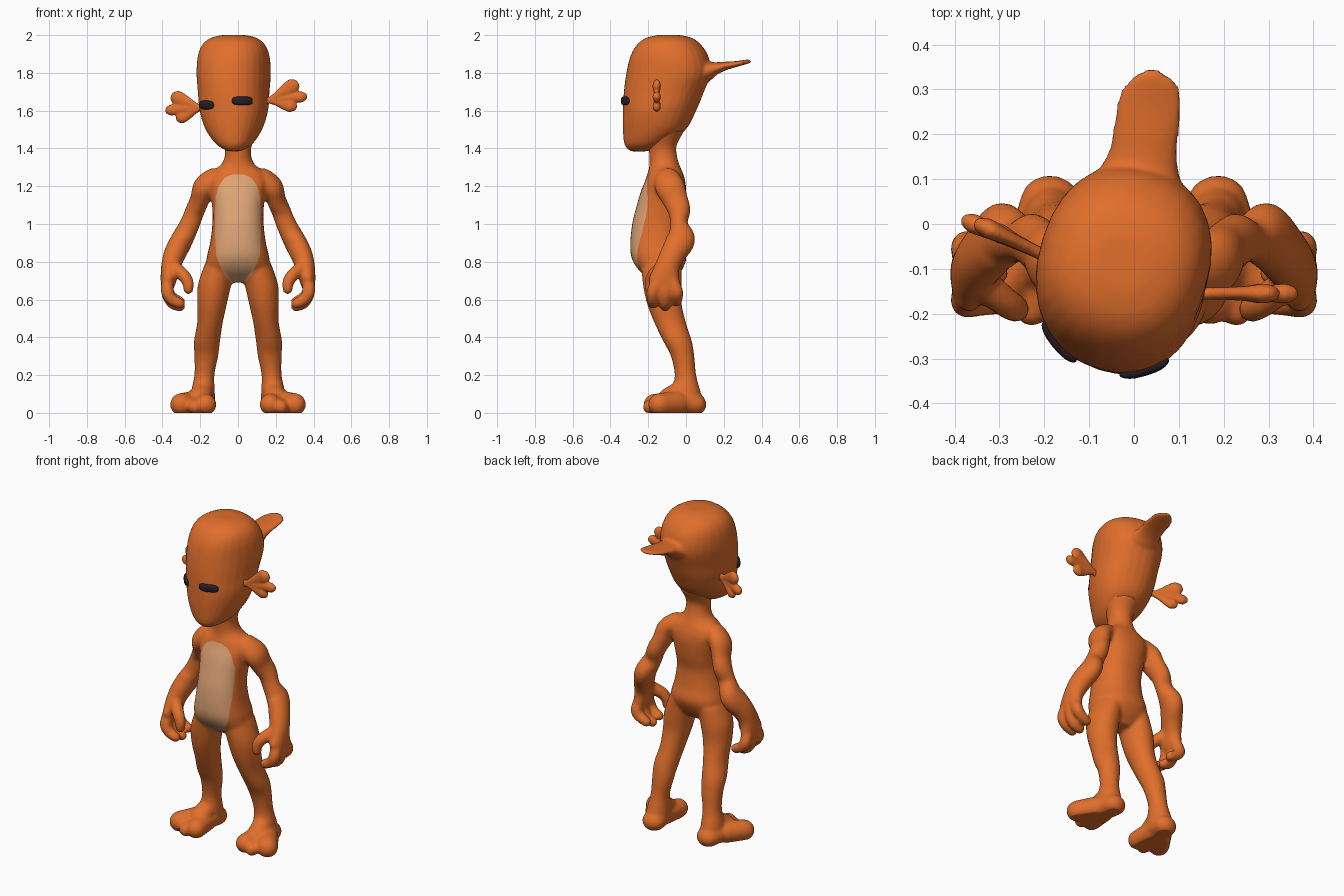
import bpy, bmesh, math
from mathutils import Vector
from mathutils.bvhtree import BVHTree

cube = bpy.data.objects.get("Cube")
if cube:
    bpy.data.objects.remove(cube)


def material(name, rgb):
    m = bpy.data.materials.new(name)
    m.use_nodes = True
    m.diffuse_color = (*rgb, 1)
    bsdf = next(n for n in m.node_tree.nodes if n.type == 'BSDF_PRINCIPLED')
    bsdf.inputs["Base Color"].default_value = (*rgb, 1)
    bsdf.inputs["Roughness"].default_value = 0.7
    return m


ORANGE = material("orange_skin", (0.75, 0.158, 0.025))
PEACH = material("peach_belly", (0.73, 0.37, 0.18))
DARK = material("dark_eye", (0.02, 0.014, 0.018))


def spline(rows, steps=5):
    """Smooth interpolation through rows of x, y, z, width, depth."""
    p = [rows[0]] + list(rows) + [rows[-1]]
    out = []
    for a, b, c, d in zip(p, p[1:], p[2:], p[3:]):
        for i in range(steps):
            t = i / steps
            out.append([0.5 * (2 * q + (r - o) * t + (2 * o - 5 * q + 4 * r - s) * t * t
                               + (3 * q - o - 3 * r + s) * t ** 3) for o, q, r, s in zip(a, b, c, d)])
    return out + [list(rows[-1])]


def tube(bm, rows, axis=None, side=(1, 0, 0), power=1.0, rounded=True, mirror=1, n=28):
    """Loft elliptical rings along a path, optionally with domed ends."""
    pts = spline(rows)
    centres = [Vector(p[:3]) for p in pts]
    rings = []
    for i, p in enumerate(pts):
        t = Vector(axis) if axis else centres[min(i + 1, len(pts) - 1)] - centres[max(i - 1, 0)]
        rings.append((centres[i], t.normalized(), max(p[3], 0.004), max(p[4], 0.004)))
    if rounded:
        def dome(ring, sign):
            c, t, a, b = ring
            return [(c + t * sign * min(a, b) * math.sin(k), t, a * math.cos(k), b * math.cos(k))
                    for k in (0.4, 0.8, 1.15, 1.45)]
        rings = dome(rings[0], -1)[::-1] + rings + dome(rings[-1], 1)
    loops = []
    for c, t, a, b in rings:
        u = Vector(side)
        u = (u - t * u.dot(t)).normalized()
        v = t.cross(u)
        loop = []
        for k in range(n):
            cs, sn = math.cos(k * math.tau / n), math.sin(k * math.tau / n)
            co = (c + u * a * math.copysign(abs(cs) ** power, cs)
                  + v * b * math.copysign(abs(sn) ** power, sn))
            loop.append(bm.verts.new((co.x * mirror, co.y, co.z)))
        loops.append(loop)
    for la, lb in zip(loops, loops[1:]):
        for k in range(n):
            bm.faces.new((la[k], la[(k + 1) % n], lb[(k + 1) % n], lb[k]))
    bm.faces.new(loops[0][::-1])
    bm.faces.new(loops[-1])


def organic(name, bm, voxel, smooth):
    """Fuse overlapping lofts into one smooth skin."""
    bmesh.ops.recalc_face_normals(bm, faces=bm.faces[:])
    me = bpy.data.meshes.new(name)
    bm.to_mesh(me)
    bm.free()
    ob = bpy.data.objects.new(name, me)
    bpy.context.collection.objects.link(ob)
    rm = ob.modifiers.new("fuse", 'REMESH')
    rm.mode, rm.voxel_size = 'VOXEL', voxel
    sm = ob.modifiers.new("soften", 'SMOOTH')
    sm.factor, sm.iterations = 0.5, smooth
    dg = bpy.context.evaluated_depsgraph_get()
    new = bpy.data.meshes.new_from_object(ob.evaluated_get(dg))
    ob.modifiers.clear()
    ob.data = new
    new.materials.clear()
    new.materials.append(ORANGE)
    new.polygons.foreach_set("use_smooth", [True] * len(new.polygons))
    return ob


# Torso and neck
UP = (0, 0, 1)
bm = bmesh.new()
tube(bm, [(0, -.12, .69, .08, .05), (0, -.135, .75, .165, .11), (0, -.143, .82, .166, .145),
          (0, -.155, .9, .148, .14), (0, -.155, 1, .136, .13), (0, -.138, 1.08, .136, .128),
          (0, -.12, 1.17, .148, .12), (0, -.11, 1.23, .16, .106), (0, -.11, 1.28, .135, .09)],
     axis=UP, power=.86, rounded=False)
tube(bm, [(0, -.11, 1.24, .14, .09), (0, -.11, 1.28, .13, .088), (0, -.115, 1.32, .085, .078),
          (0, -.122, 1.37, .069, .073), (0, -.125, 1.42, .075, .077), (0, -.12, 1.5, .11, .115)],
     axis=UP, rounded=False)
for s in (1, -1):
    # Legs
    tube(bm, [(.095, -.13, .79, .08, .108), (.124, -.125, .68, .088, .103), (.137, -.115, .58, .079, .092),
              (.148, -.085, .48, .068, .084), (.164, -.045, .38, .069, .076), (.168, -.018, .3, .063, .062),
              (.178, -.003, .2, .053, .057), (.185, .0, .12, .062, .075), (.185, .01, .05, .065, .085)],
         axis=UP, mirror=s, rounded=False)
    # Feet and toes
    tube(bm, [(.185, .05, .045, .068, .058), (.2, -.03, .055, .08, .062), (.225, -.1, .045, .095, .055)], mirror=s)
    tube(bm, [(.188, -.03, .12, .055, .05), (.2, -.09, .08, .062, .055)], mirror=s)
    for x0, r0, x, y, z, r in ((.185, .062, .17, -.168, .045, .056), (.225, .05, .228, -.19, .032, .038),
                               (.235, .065, .3, -.14, .045, .06)):
        tube(bm, [(x0, -.05, .05, r0, r0), (x, y, z, r, r)], mirror=s)
    # Arms
    tube(bm, [(.13, -.1, 1.235, .06, .07), (.18, -.085, 1.195, .058, .078), (.202, -.058, 1.13, .051, .068),
              (.228, -.036, 1.07, .051, .06), (.255, -.038, 1, .053, .047), (.295, -.027, .92, .058, .076),
              (.335, -.07, .84, .058, .067), (.358, -.1, .77, .05, .066), (.368, -.115, .7, .042, .085)], mirror=s)
    # Fingers and thumb
    for y, z in ((-.174, .575), (-.11, .56), (-.05, .585)):
        tube(bm, [(.368, y * .5 - .055, .71, .034, .034), (.375, y, .645, .034, .034),
                  (.35, y, z + .025, .033, .031), (.308, y, z + .004, .028, .028)], side=(0, 1, 0), mirror=s)
    tube(bm, [(.34, -.13, .77, .037, .037), (.29, -.172, .73, .034, .034),
              (.265, -.188, .69, .031, .031), (.263, -.19, .655, .027, .027)], mirror=s)
body = organic("body", bm, .0105, 4)

# Belly panel cut into the skin, and flat soles
half = [(.035, .685), (.075, .735), (.115, .83), (.122, .95), (.12, 1.14), (.1, 1.205), (.07, 1.245), (.03, 1.262)]
outline = half + [(-x, z) for x, z in reversed(half)]
edges = [(Vector((a[0], 0, a[1])), Vector((b[1] - a[1], 0, a[0] - b[0])).normalized())
         for a, b in zip(outline, outline[1:] + outline[:1])]
bm = bmesh.new()
bm.from_mesh(body.data)


def front_faces():
    return [f for f in bm.faces if abs(f.calc_center_median().x) < .145
            and f.calc_center_median().y < -.16 and .66 < f.calc_center_median().z < 1.29
            and f.normal.y < .1]


for co, no in edges:
    fs = front_faces()
    geom = fs + list({e for f in fs for e in f.edges}) + list({v for f in fs for v in f.verts})
    bmesh.ops.bisect_plane(bm, geom=geom, plane_co=co, plane_no=no, dist=.0005)
bm.normal_update()
for f in front_faces():
    c = f.calc_center_median()
    if all((c - co).dot(no) < 0 for co, no in edges):
        f.material_index = 1
for v in bm.verts:
    v.co.z = max(v.co.z, 0)
bm.to_mesh(body.data)
bm.free()
body.data.materials.append(PEACH)

# Head, turned a little to its right, with a flat crest at the back
bm = bmesh.new()
turn = (math.cos(.3), -math.sin(.3), 0)
tube(bm, [(-.02, -.25, 1.385, .03, .045), (-.02, -.22, 1.42, .09, .105), (-.022, -.168, 1.5, .145, .166),
          (-.022, -.14, 1.6, .177, .193), (-.023, -.117, 1.7, .184, .212), (-.023, -.092, 1.8, .19, .224),
          (-.023, -.088, 1.89, .185, .205), (-.023, -.09, 1.95, .163, .167), (-.023, -.09, 1.985, .12, .12),
          (-.023, -.09, 2.0, .06, .06)], axis=UP, side=turn, power=.9, rounded=False)
tube(bm, [(.0, .03, 1.8, .12, .1), (.012, .1, 1.808, .095, .062), (.02, .15, 1.822, .078, .036),
          (.026, .2, 1.835, .074, .024), (.034, .26, 1.846, .074, .016), (.04, .3, 1.854, .066, .013),
          (.042, .327, 1.86, .045, .011), (.043, .337, 1.862, .025, .009)])
head = organic("head", bm, .009, 4)


# Three-lobed ears
def ear(name, base, s, roll, sweep):
    bm = bmesh.new()
    base = Vector(base)
    for deg, length, r in ((31, .172, .04), (6, .192, .029), (-15, .142, .033)):
        a = math.radians(deg + roll)

        def at(d):
            return base + Vector((s * d * math.cos(a) * math.cos(sweep), d * math.sin(sweep), d * math.sin(a)))
        tube(bm, [(*at(-.03), .016, .014), (*at(.03), .018, .014), (*at(length * .6), r * .9, .017),
                  (*at(length - r * .65), r, .022), (*at(length - r * .25), r * .75, .018)], side=UP)
    # Thin web joining the lobes
    a = math.radians(9 + roll)
    d = Vector((s * math.cos(a) * math.cos(sweep), math.sin(sweep), math.sin(a)))
    tube(bm, [(*(base + d * .02), .018, .01), (*(base + d * .07), .05, .01), (*(base + d * .12), .055, .01)], side=UP)
    return organic(name, bm, .006, 3)


ear("left_ear", (.165, -.155, 1.655), 1, 0, 0)
ear("right_ear", (-.2, -.07, 1.615), -1, -10, .42)

# Eyes: dark rounded bars lying on the face
bm = bmesh.new()
bm.from_mesh(head.data)
tree = BVHTree.FromBMesh(bm)
bm.free()
for name, x, z, tilt in (("right_eye", -.17, 1.63, .05), ("left_eye", .024, 1.652, .05)):
    hit, normal, _, _ = tree.ray_cast(Vector((x, -1, z)), Vector((0, 1, 0)))
    eb = bmesh.new()
    bmesh.ops.create_uvsphere(eb, u_segments=24, v_segments=14, radius=1)
    right = Vector((-normal.y, normal.x, 0)).normalized()
    up = (Vector(UP) + right * -tilt).normalized()
    out = Vector((normal.x, normal.y, 0)).normalized()
    for v in eb.verts:
        px, pz = [math.copysign(abs(k) ** .65, k) for k in (v.co.x, v.co.z)]
        v.co = hit + right * px * .058 + up * pz * .023 + out * (v.co.y * .014 - .3 * .016 * px * px)
    bmesh.ops.recalc_face_normals(eb, faces=eb.faces[:])
    for f in eb.faces:
        f.smooth = True
    me = bpy.data.meshes.new(name)
    eb.to_mesh(me)
    eb.free()
    me.materials.append(DARK)
    bpy.context.collection.objects.link(bpy.data.objects.new(name, me))
